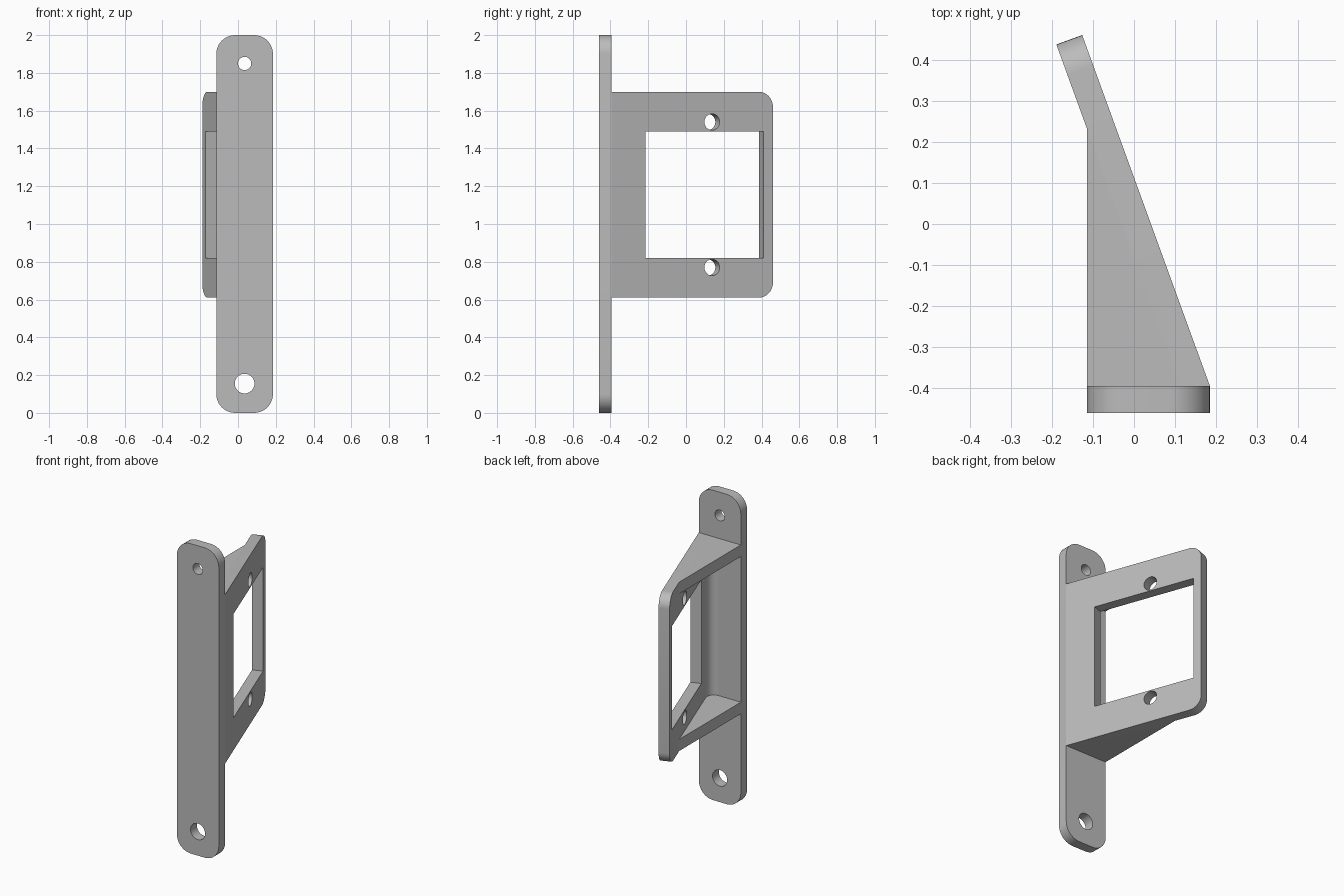
import bpy, bmesh
from math import sin, cos, tan, pi, atan2
from mathutils import Matrix, Vector

cube = bpy.data.objects.get("Cube")
if cube:
    bpy.data.objects.remove(cube, do_unlink=True)

grey = bpy.data.materials.new("plain grey")
grey.use_nodes = True
grey.diffuse_color = (0.5, 0.5, 0.5, 1)
grey.node_tree.nodes["Principled BSDF"].inputs["Base Color"].default_value = (0.5, 0.5, 0.5, 1)


def arc(cx, cy, r, start, end, steps):
    return [(cx + r * cos(start + (end - start) * i / steps),
             cy + r * sin(start + (end - start) * i / steps)) for i in range(steps + 1)]


def circle(cx, cy, r):
    return arc(cx, cy, r, 0, 2 * pi, 40)[:-1]


def rounded_rect(x0, x1, y0, y1, r_left, r_right):
    corners = [(x1, y1, -1, -1, r_right), (x0, y1, 1, -1, r_left),
               (x0, y0, 1, 1, r_left), (x1, y0, -1, 1, r_right)]
    points = []
    for i, (x, y, sx, sy, r) in enumerate(corners):
        if r:
            points += arc(x + sx * r, y + sy * r, r, i * pi / 2, (i + 1) * pi / 2, 10)
        else:
            points.append((x, y))
    return points


def extruded(name, loops, depth, origin, x_axis=(1, 0, 0), y_axis=(0, 1, 0)):
    """Extrude an outline, with any holes, centred on its own plane."""
    curve = bpy.data.curves.new(name, 'CURVE')
    curve.dimensions = '2D'
    curve.fill_mode = 'BOTH'
    curve.extrude = depth / 2
    for loop in loops:
        spline = curve.splines.new('POLY')
        spline.points.add(len(loop) - 1)
        for point, (x, y) in zip(spline.points, loop):
            point.co = (x, y, 0, 1)
        spline.use_cyclic_u = True
    obj = bpy.data.objects.new(name, curve)
    bpy.context.collection.objects.link(obj)
    x_axis, y_axis = Vector(x_axis), Vector(y_axis)
    frame = Matrix((x_axis, y_axis, x_axis.cross(y_axis))).transposed().to_4x4()
    obj.matrix_world = Matrix.Translation(origin) @ frame
    bpy.ops.object.select_all(action='DESELECT')
    obj.select_set(True)
    bpy.context.view_layer.objects.active = obj
    bpy.ops.object.convert(target='MESH')
    obj = bpy.context.object
    bm = bmesh.new()
    bm.from_mesh(obj.data)
    bmesh.ops.remove_doubles(bm, verts=bm.verts, dist=0.0001)
    bmesh.ops.recalc_face_normals(bm, faces=bm.faces)
    bm.to_mesh(obj.data)
    bm.free()
    obj.data.materials.clear()
    obj.data.materials.append(grey)
    bpy.ops.object.shade_smooth_by_angle(angle=pi / 6)
    return obj


UP = (0, 0, 1)
LEFT, RIGHT = -0.115, 0.185
BACK = -0.395            # rear face of the mounting strip
BOTTOM, TOP = 0.61, 1.70
THICK = 0.067
GUSSET = 0.075

# Upright mounting strip with a screw hole at each end
extruded("mounting_strip",
         [rounded_rect(LEFT, RIGHT, 0, 2, 0.1, 0.1),
          circle(0.035, 1.85, 0.035), circle(0.035, 0.155, 0.052)],
         0.065, (0, BACK - 0.0325, 0), y_axis=UP)

# Slanted frame plate with a square window and two screw holes
slant = Vector((-0.31, 0.852, 0)).normalized()
outward = slant.cross(Vector(UP))
extruded("slanted_frame",
         [rounded_rect(0, 0.91, BOTTOM, TOP, 0, 0.08),
          rounded_rect(0.192, 0.857, 0.82, 1.49, 0, 0),
          circle(0.567, 1.54, 0.043), circle(0.567, 0.77, 0.043)],
         THICK, Vector((RIGHT, BACK, 0)) - outward * THICK / 2, slant, UP)

# Triangular gussets closing the top and bottom of the wedge
inner_x = RIGHT - THICK / outward.x
inner_y = BACK + (inner_x - LEFT) * slant.y / -slant.x
for name, z in (("lower_gusset", BOTTOM + GUSSET / 2), ("upper_gusset", TOP - GUSSET / 2)):
    extruded(name, [[(LEFT, BACK), (inner_x, BACK), (LEFT, inner_y)]], GUSSET, (0, 0, z))

# Rounded fillet in the inner corner between strip and frame
radius = 0.05
corner_angle = atan2(slant.y, -slant.x)
centre_x = inner_x - radius / tan(corner_angle / 2)
curve_in = arc(centre_x, BACK + radius, radius, -pi / 2, atan2(outward.y, outward.x), 12)
extruded("inner_fillet", [[(inner_x, BACK)] + curve_in[::-1]],
         TOP - BOTTOM - 2 * GUSSET, (0, 0, (TOP + BOTTOM) / 2))
